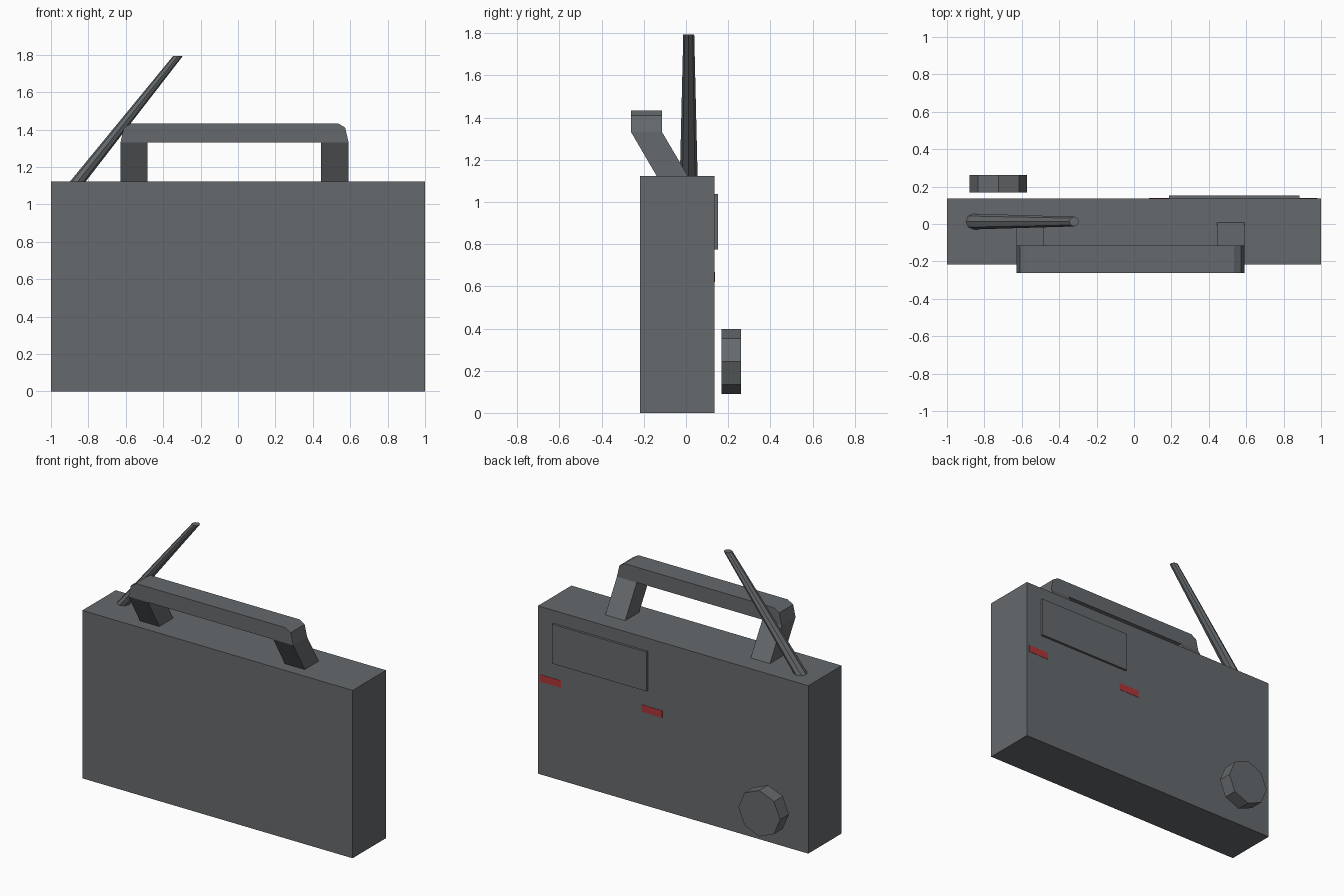
import bpy, bmesh, math

if "Cube" in bpy.data.objects:
    bpy.data.objects.remove(bpy.data.objects["Cube"])


def material(name, rgb):
    m = bpy.data.materials.new(name)
    m.diffuse_color = (*rgb, 1)
    m.use_nodes = True
    m.node_tree.nodes["Principled BSDF"].inputs["Base Color"].default_value = m.diffuse_color
    return m


GREY = material("dark_grey", (0.133, 0.144, 0.152))
RED = material("button_red", (0.42, 0.035, 0.038))


def loft(name, ring_a, ring_b, mat):
    """Solid between two matching rings of points."""
    bm = bmesh.new()
    a = [bm.verts.new(p) for p in ring_a]
    b = [bm.verts.new(p) for p in ring_b]
    n = len(a)
    bm.faces.new(a)
    bm.faces.new(b[::-1])
    for i in range(n):
        j = (i + 1) % n
        bm.faces.new((a[i], b[i], b[j], a[j]))
    bmesh.ops.recalc_face_normals(bm, faces=bm.faces)
    me = bpy.data.meshes.new(name)
    bm.to_mesh(me)
    bm.free()
    me.materials.append(mat)
    ob = bpy.data.objects.new(name, me)
    bpy.context.collection.objects.link(ob)
    return ob


def rect(x0, x1, y0, y1, z):
    return [(x0, y0, z), (x1, y0, z), (x1, y1, z), (x0, y1, z)]


def box(name, x0, x1, y0, y1, z0, z1, mat):
    return loft(name, rect(x0, x1, y0, y1, z0), rect(x0, x1, y0, y1, z1), mat)


def circle(r, n=8):
    return [(r * math.cos(math.tau * i / n), r * math.sin(math.tau * i / n)) for i in range(n)]


# Case
BACK, TOP = 0.136, 1.123
box("radio_case", -1, 1, -0.217, BACK, 0, TOP, GREY)

# Tuning display plate on the back
box("display_panel", 0.187, 0.885, BACK, 0.152, 0.774, 1.037, GREY)

# Two flush red buttons below the display
for i, x in enumerate((0.905, 0.157)):
    box(f"button_{i + 1}", x - 0.077, x + 0.077, BACK - 0.002, BACK + 0.002, 0.62, 0.668, RED)

# Eight-sided knob, standing just clear of the case
loft("tuning_knob",
     [(-0.725 + x, 0.168, 0.243 + z) for x, z in circle(0.154)],
     [(-0.725 + x, 0.261, 0.243 + z) for x, z in circle(0.154)], GREY)

# Handle grip with bevelled ends, and two slanted legs
HB = 1.332
grip = [(-0.628, HB), (-0.610, 1.411), (-0.570, 1.434),
        (0.534, 1.434), (0.573, 1.411), (0.591, HB)]
loft("handle_grip", [(x, -0.261, z) for x, z in grip],
     [(x, -0.114, z) for x, z in grip], GREY)
for side, x0, x1 in (("left", -0.628, -0.485), ("right", 0.444, 0.591)):
    loft(f"handle_leg_{side}", rect(x0, x1, -0.139, 0.009, TOP),
         rect(x0, x1, -0.261, -0.114, HB), GREY)

# Tapered slanted antenna with level ends
loft("antenna",
     [(-0.856 + x, 0.013 + y, TOP) for x, y in circle(0.042)],
     [(-0.320 + x, 0.013 + y, 1.795) for x, y in circle(0.026)], GREY)
